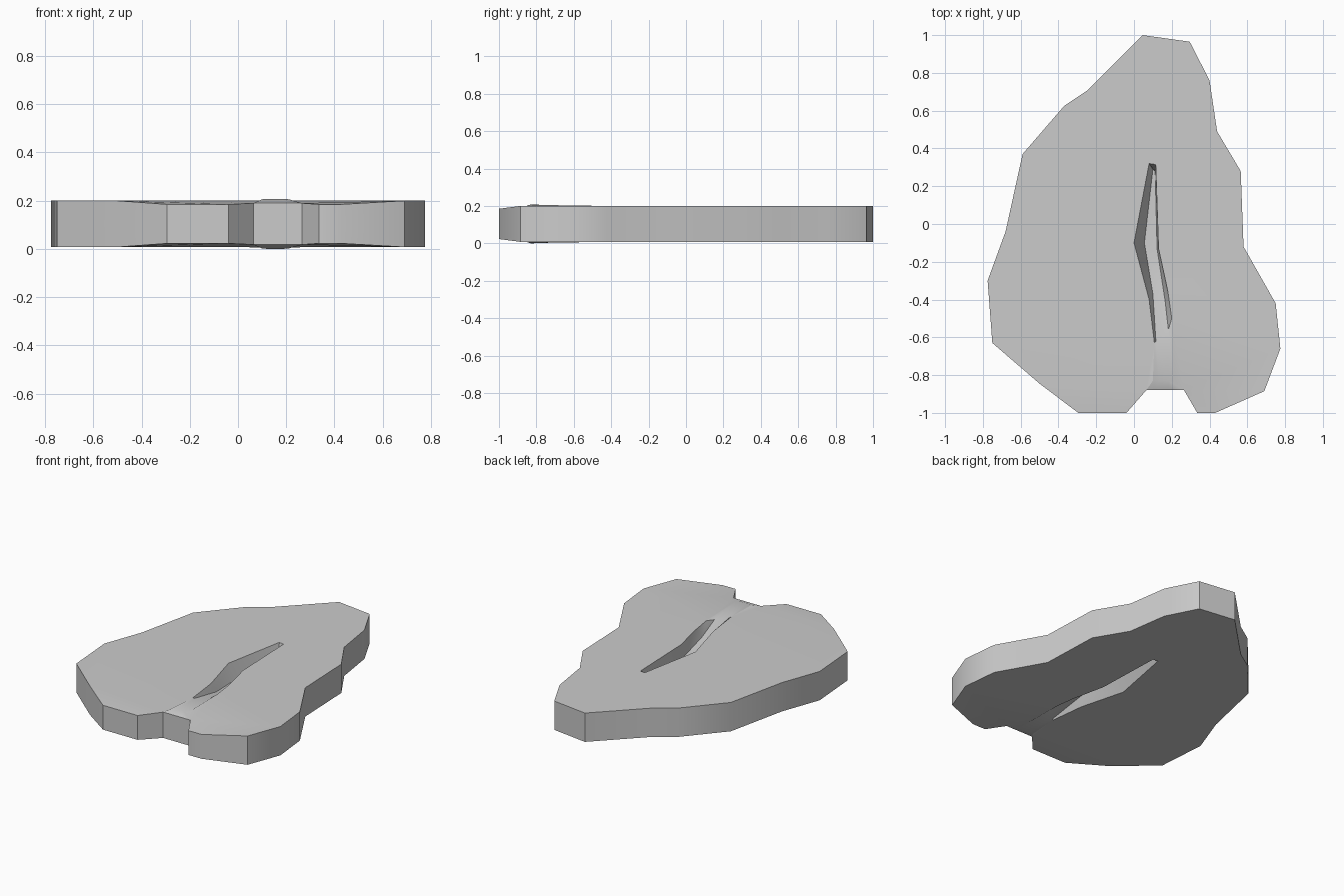
import bpy, bmesh, math

if "Cube" in bpy.data.objects:
    bpy.data.objects.remove(bpy.data.objects["Cube"])

MID = 0.104   # mirror plane: top and underside are alike
RIM = 0.2

# outline of each lobe, from the rear tip to the stem notch (last two are the lowered front edge)
left = [(-.25, .705), (-.37, .625), (-.59, .37), (-.68, -.04), (-.775, -.30),
        (-.75, -.63), (-.50, -.845), (-.295, -1), (-.04, -1)]
right = [(.295, .965), (.40, .76), (.44, .49), (.565, .28), (.58, -.12),
         (.75, -.42), (.775, -.66), (.69, -.885), (.43, -1), (.335, -1)]

# midrib groove rows: left rim, left floor, right floor, right rim
rows = [
    [(.08, .32, RIM), (.10, .29, .108), (.112, .28, .108), (.115, .315, RIM)],
    [(0, -.10, RIM), (.055, -.10, .108), (.122, -.13, .108), (.13, -.13, RIM)],
    [(.08, -.40, RIM), (.10, -.37, .14), (.165, -.41, .14), (.18, -.36, RIM)],
    [(.108, -.63, .201), (.116, -.62, .196), (.182, -.56, .19), (.20, -.50, .201)],
    [(.10, -.83, .206), (.13, -.83, .208), (.18, -.83, .208), (.21, -.83, .206)],
    [(.065, -.88, .19), (.12, -.88, .19), (.20, -.88, .19), (.265, -.88, .19)],
]

bm = bmesh.new()


def vert(x, y, z=RIM):
    return bm.verts.new((x, y, z - MID))


def outline(points):
    return [vert(x, y, .185 if y <= -1 else RIM) for x, y in points]


tip = vert(.045, 1)
L, R = outline(left), outline(right)
G = [[vert(*p) for p in row] for row in rows]

# lobes around the groove
bm.faces.new([tip] + L[:-2] + [r[0] for r in reversed(G)])
bm.faces.new([tip, G[0][0]] + [r[3] for r in G] + list(reversed(R[:-2])))
# sloping front edges of the lobes
bm.faces.new([L[-3], L[-2], L[-1], G[-1][0]])
bm.faces.new([G[-1][3], R[-1], R[-2], R[-3]])
# groove walls, floor and rear end
for a, b in zip(G, G[1:]):
    for i in range(3):
        bm.faces.new([a[i], b[i], b[i + 1], a[i + 1]])
bm.faces.new(G[0])

# half-height side wall
bmesh.ops.recalc_face_normals(bm, faces=bm.faces)
rim = [e for e in bm.edges if e.is_boundary]
ext = bmesh.ops.extrude_edge_only(bm, edges=rim)["geom"]
for v in ext:
    if isinstance(v, bmesh.types.BMVert):
        v.co.z = 0
bmesh.ops.recalc_face_normals(bm, faces=bm.faces)
bm.faces.ensure_lookup_table()
if bm.faces[0].normal.z < 0:
    bmesh.ops.reverse_faces(bm, faces=bm.faces)
bmesh.ops.triangulate(bm, faces=[f for f in bm.faces if len(f.verts) > 4])

me = bpy.data.meshes.new("leaf")
bm.to_mesh(me)
bm.free()
leaf = bpy.data.objects.new("leaf", me)
bpy.context.collection.objects.link(leaf)
leaf.location.z = MID

# underside
mod = leaf.modifiers.new("underside", "MIRROR")
mod.use_axis = (False, False, True)
mod.merge_threshold = 0.0005

bpy.context.view_layer.objects.active = leaf
leaf.select_set(True)
bpy.ops.object.modifier_apply(modifier=mod.name)
bpy.ops.object.shade_smooth_by_angle(angle=math.radians(30))
